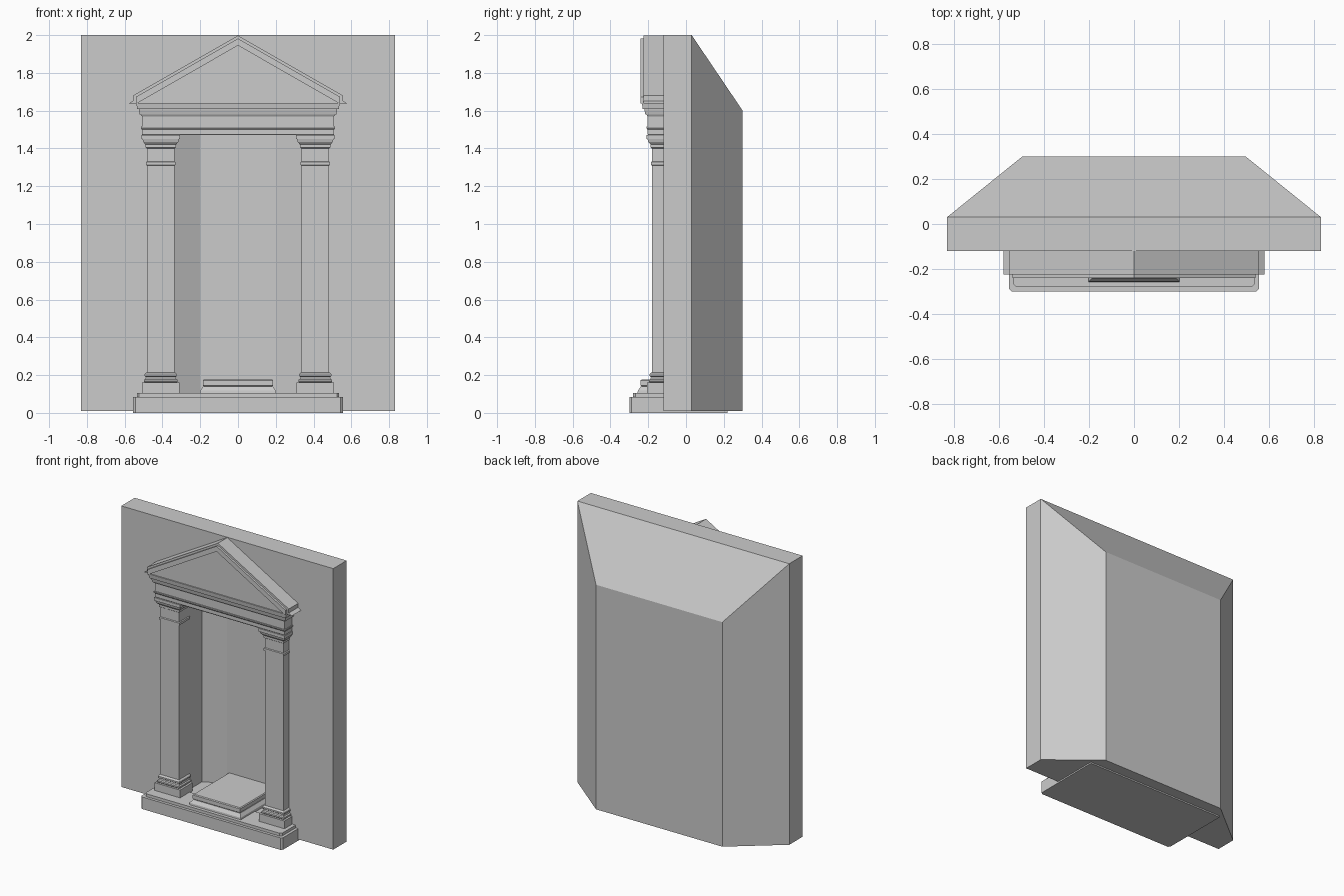
import bpy
import bmesh

if "Cube" in bpy.data.objects:
    bpy.data.objects.remove(bpy.data.objects["Cube"], do_unlink=True)

stone = bpy.data.materials.new("grey_stone")
stone.use_nodes = True
GREY = (0.6, 0.6, 0.6, 1)
stone.diffuse_color = GREY
stone.node_tree.nodes["Principled BSDF"].inputs["Base Color"].default_value = GREY


def finish(name, bm):
    bmesh.ops.recalc_face_normals(bm, faces=bm.faces)
    mesh = bpy.data.meshes.new(name)
    bm.to_mesh(mesh)
    bm.free()
    mesh.materials.append(stone)
    obj = bpy.data.objects.new(name, mesh)
    bpy.context.collection.objects.link(obj)
    return obj


def loft(name, rings):
    """Skin a list of equally long point rings and cap both ends."""
    bm = bmesh.new()
    loops = [[bm.verts.new(p) for p in ring] for ring in rings]
    n = len(loops[0])
    for a, b in zip(loops, loops[1:]):
        for i in range(n):
            j = (i + 1) % n
            bm.faces.new((a[i], a[j], b[j], b[i]))
    bm.faces.new(loops[0])
    bm.faces.new(loops[-1])
    return finish(name, bm)


def moulding(name, x0, x1, front, back, profile):
    """Rectangular block whose front and sides follow a (z, projection) profile."""
    return loft(name, [[(x0 - e, front - e, z), (x1 + e, front - e, z),
                        (x1 + e, back, z), (x0 - e, back, z)] for z, e in profile])


def prism_up(name, outline, z0, z1):
    return loft(name, [[(x, y, z) for x, y in outline] for z in (z0, z1)])


def prism_back(name, outline, front, back):
    return loft(name, [[(x, y, z) for x, z in outline] for y in (front, back)])


# Wall block with tapered back
FACE = -0.12
bm = bmesh.new()
for s in (-1, 1):
    for x, y, z in ((0.83, FACE, 0.01), (0.83, FACE, 2), (0.83, 0.03, 0.01),
                    (0.83, 0.03, 2), (0.495, 0.3, 0.01), (0.495, 0.3, 1.6)):
        bm.verts.new((s * x, y, z))
bmesh.ops.convex_hull(bm, input=bm.verts)
bmesh.ops.dissolve_limit(bm, angle_limit=0.01, verts=bm.verts, edges=bm.edges)
wall = finish("wall", bm)

# Niche with canted rear corners, cut from the wall
half = [(0.34, -0.3), (0.34, 0.08), (0.2, 0.16)]
outline = half + [(-x, y) for x, y in reversed(half)]
cutter = prism_up("niche_cutter", outline, 0.1, 1.47)
cutter.hide_render = True
cut = wall.modifiers.new("niche", "BOOLEAN")
cut.operation = "DIFFERENCE"
cut.solver = "EXACT"
cut.object = cutter
bpy.context.view_layer.update()
graph = bpy.context.evaluated_depsgraph_get()
carved = bpy.data.meshes.new_from_object(wall.evaluated_get(graph))
wall.modifiers.clear()
wall.data = carved
bpy.data.objects.remove(cutter, do_unlink=True)

# Base slab, with chamfered front corners, and its upper step
def slab(name, w, front, back, z0, z1, c=0.012):
    prism_up(name, [(-w + c, front), (w - c, front), (w, front + c), (w, back),
                    (-w, back), (-w, front + c)], z0, z1)


slab("base_slab", 0.555, -0.3, 0.22, 0, 0.085)
slab("base_step", 0.535, -0.28, -0.1, 0.085, 0.105)

# Pedestal in the niche
moulding("pedestal", -0.18, 0.18, -0.235, 0.159,
         [(0.1, 0.022), (0.118, 0.02), (0.14, 0.004), (0.14, 0.0),
          (0.145, 0.006), (0.172, 0.006), (0.177, 0.0)])

# Pilasters: shaft with moulded foot and capital
foot = [(0.1, 0.027), (0.16, 0.027), (0.16, 0.012), (0.165, 0.016), (0.175, 0.016),
        (0.18, 0.008), (0.19, 0.006), (0.195, 0.012), (0.205, 0.012), (0.212, 0.007),
        (0.215, 0.0)]
capital = [(1.31, 0.0), (1.313, 0.006), (1.328, 0.006), (1.332, 0.0), (1.4, 0.0),
           (1.405, 0.007), (1.42, 0.007), (1.425, 0.012), (1.435, 0.02), (1.45, 0.024),
           (1.45, 0.03), (1.472, 0.03)]
for side, x in (("right", -0.409), ("left", 0.409)):
    moulding(side + "_pilaster", x - 0.073, x + 0.073, -0.18, -0.065, foot + capital)

# Entablature and horizontal cornice
moulding("entablature", -0.5, 0.5, -0.195, -0.1,
         [(1.47, 0.005), (1.475, 0.009), (1.5, 0.009), (1.507, 0.014), (1.515, 0.014),
          (1.515, 0.009), (1.57, 0.009), (1.58, 0.015), (1.58, 0.02), (1.605, 0.025),
          (1.61, 0.025), (1.61, 0.034), (1.637, 0.038), (1.64, 0.038)])

# Pediment: nested chevron bands stepping in to the tympanum
SLOPE, FOOT = 0.573, 1.638


def chevron(name, outer, inner, front, limit=0.555):
    w = min(limit, (outer - FOOT) / SLOPE)
    right = [(w, FOOT), (w, outer - SLOPE * w + 0.0005)]
    left = [(-x, z) for x, z in reversed(right)]
    wi = (inner - FOOT) / SLOPE
    prism_back(name, right + [(0, outer)] + left + [(-wi, FOOT), (0, inner), (wi, FOOT)],
               front, -0.1)


chevron("raking_cornice", 1.998, 1.97, -0.225)
chevron("raking_fascia", 1.982, 1.945, -0.24, 0.54)
chevron("raking_bed_mould", 1.95, 1.915, -0.22, 0.53)
chevron("tympanum_border", 1.92, 1.83, -0.195)
chevron("tympanum_inner_mould", 1.842, 1.8, -0.18)
w = (1.81 - FOOT) / SLOPE
prism_back("tympanum", [(-w, FOOT), (w, FOOT), (0, 1.81)], -0.145, -0.1)
